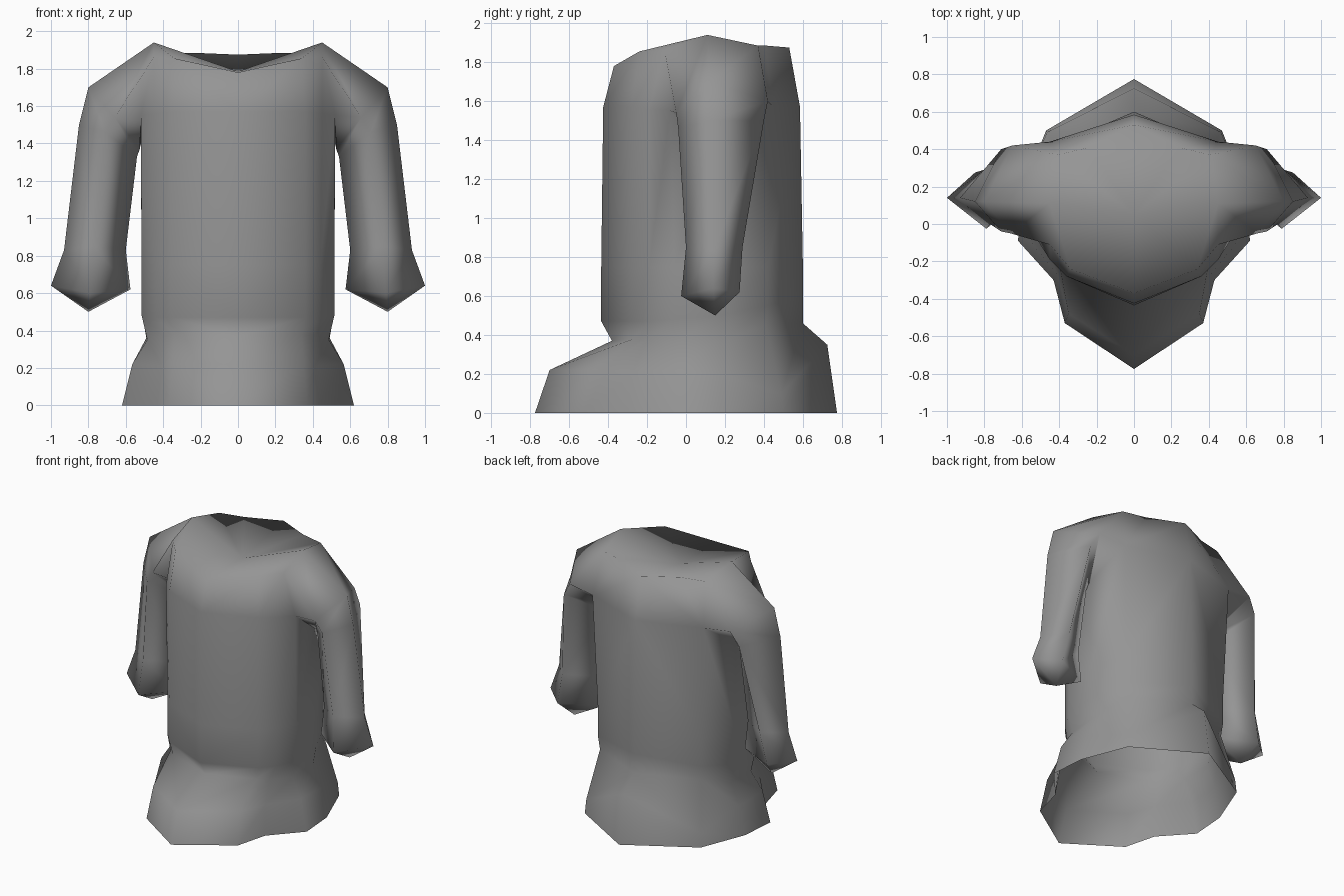
import bpy
import bmesh

# Remove the default object only
default_cube = bpy.data.objects.get("Cube")
if default_cube:
    bpy.data.objects.remove(default_cube, do_unlink=True)


def make_material(name, colour):
    material = bpy.data.materials.new(name)
    material.use_nodes = True
    material.diffuse_color = colour
    shader = material.node_tree.nodes["Principled BSDF"]
    shader.inputs["Base Color"].default_value = colour
    shader.inputs["Roughness"].default_value = 0.8
    return material


def add_ring(mesh, points):
    return [mesh.verts.new(point) for point in points]


def with_heights(outline, heights):
    return [(x, y, z) for (x, y), z in zip(outline, heights)]


def bridge(mesh, lower, upper, closed=False):
    """Join two rings of equal length with quads."""
    count = len(lower)
    for i in range(count if closed else count - 1):
        j = (i + 1) % count
        mesh.faces.new((lower[i], lower[j], upper[j], upper[i]))


# Half outlines, running from the front centre round the side to the back
hem_outline = [(0, -.775), (.37, -.53), (.43, -.3), (.62, -.09),
               (.6, .17), (.47, .5), (0, .775)]
flare_outline = [(0, -.7), (.35, -.48), (.41, -.27), (.565, -.08),
                 (.55, .17), (.465, .49), (0, .725)]
waist_outline = [(0, -.38), (.34, -.27), (.4, -.21), (.485, -.06),
                 (.49, .17), (.41, .41), (0, .6)]
belly_outline = [(0, -.435), (.36, -.28), (.44, -.19), (.515, -.06),
                 (.515, .17), (.42, .42), (0, .6)]
chest_outline = [(0, -.425), (.36, -.28), (.45, -.19), (.52, -.08),
                 (.52, .17), (.45, .44), (0, .585)]

flare_heights = [.22, .225, .21, .22, .2, .1, .35]
waist_heights = [.37, .38, .37, .35, .36, .45, .46]
belly_heights = [.47, .47, .47, .48, .5, .55, .6]
chest_heights = [1.57, 1.57, 1.56, 1.55, 1.4, 1.58, 1.57]

bm = bmesh.new()

# Flared skirt and torso, open at the hem
rings = [
    add_ring(bm, with_heights(hem_outline, [0] * len(hem_outline))),
    add_ring(bm, with_heights(flare_outline, flare_heights)),
    add_ring(bm, with_heights(waist_outline, waist_heights)),
    add_ring(bm, with_heights(belly_outline, belly_heights)),
    add_ring(bm, with_heights(belly_outline, [.75] * len(belly_outline))),
    add_ring(bm, with_heights(chest_outline, chest_heights)),
]
for lower, upper in zip(rings, rings[1:]):
    bridge(bm, lower, upper)
chest = rings[-1]

# Neckline, joined to the chest in front of and behind the armhole
neck = add_ring(bm, [(0, -.37, 1.78), (.34, -.24, 1.855), (.45, .11, 1.94),
                     (.41, .37, 1.885), (.24, .41, 1.885), (0, .53, 1.875)])
front_centre, front_side, shoulder, back_top, back_side, back_centre = neck
front_top = bm.verts.new((.45, -.11, 1.86))
bm.faces.new((chest[0], chest[1], front_side, front_centre))
bm.faces.new((chest[1], chest[2], front_top, front_side))
bm.faces.new((chest[2], chest[3], front_top))
bm.faces.new((front_side, front_top, shoulder))
bm.faces.new((chest[5], chest[6], back_centre, back_side))
bm.faces.new((chest[5], back_side, back_top))

# Closed, slightly sunken surface across the neck
neck_centre = bm.verts.new((0, .05, 1.785))
for first, second in zip(neck, neck[1:]):
    bm.faces.new((first, second, neck_centre))

# Sleeve: each ring is listed as outer, front, inner, back
sleeve_rings = [
    [(.8, .12, 1.7), (.66, -.05, 1.54), (.525, .15, 1.37), (.65, .42, 1.6)],
    [(.85, .12, 1.5), (.71, -.04, 1.46), (.54, .15, 1.33), (.71, .4, 1.5)],
    [(.93, .14, .83), (.77, 0, .85), (.6, .14, .83), (.8, .29, .85)],
    [(1, .14, .64), (.79, -.025, .6), (.575, .14, .62), (.85, .275, .62)],
]
sleeve = [add_ring(bm, points) for points in sleeve_rings]
for upper, lower in zip(sleeve, sleeve[1:]):
    bridge(bm, upper, lower, closed=True)

# Rounded shoulder between the armhole and the first sleeve ring
outer, front, inner, back = sleeve[0]
for corners in (
    (shoulder, front_top, front, outer),
    (front_top, chest[3], front),
    (chest[3], chest[4], inner, front),
    (chest[4], chest[5], back, inner),
    (chest[5], back_top, back),
    (back_top, shoulder, outer, back),
):
    bm.faces.new(corners)

# Pointed end closing the sleeve
cuff = sleeve[-1]
tip = bm.verts.new((.8, .15, .5))
for i, vert in enumerate(cuff):
    bm.faces.new((vert, cuff[(i + 1) % len(cuff)], tip))

for face in bm.faces:
    face.smooth = True

mesh = bpy.data.meshes.new("tunic")
bm.to_mesh(mesh)
bm.free()
mesh.materials.append(make_material("plain grey", (.3, .3, .3, 1)))

tunic = bpy.data.objects.new("tunic", mesh)
bpy.context.collection.objects.link(tunic)

# Mirror the half to the other side
mirror = tunic.modifiers.new("mirror", 'MIRROR')
mirror.use_axis[0] = True
mirror.use_clip = True
mirror.merge_threshold = 0.001
